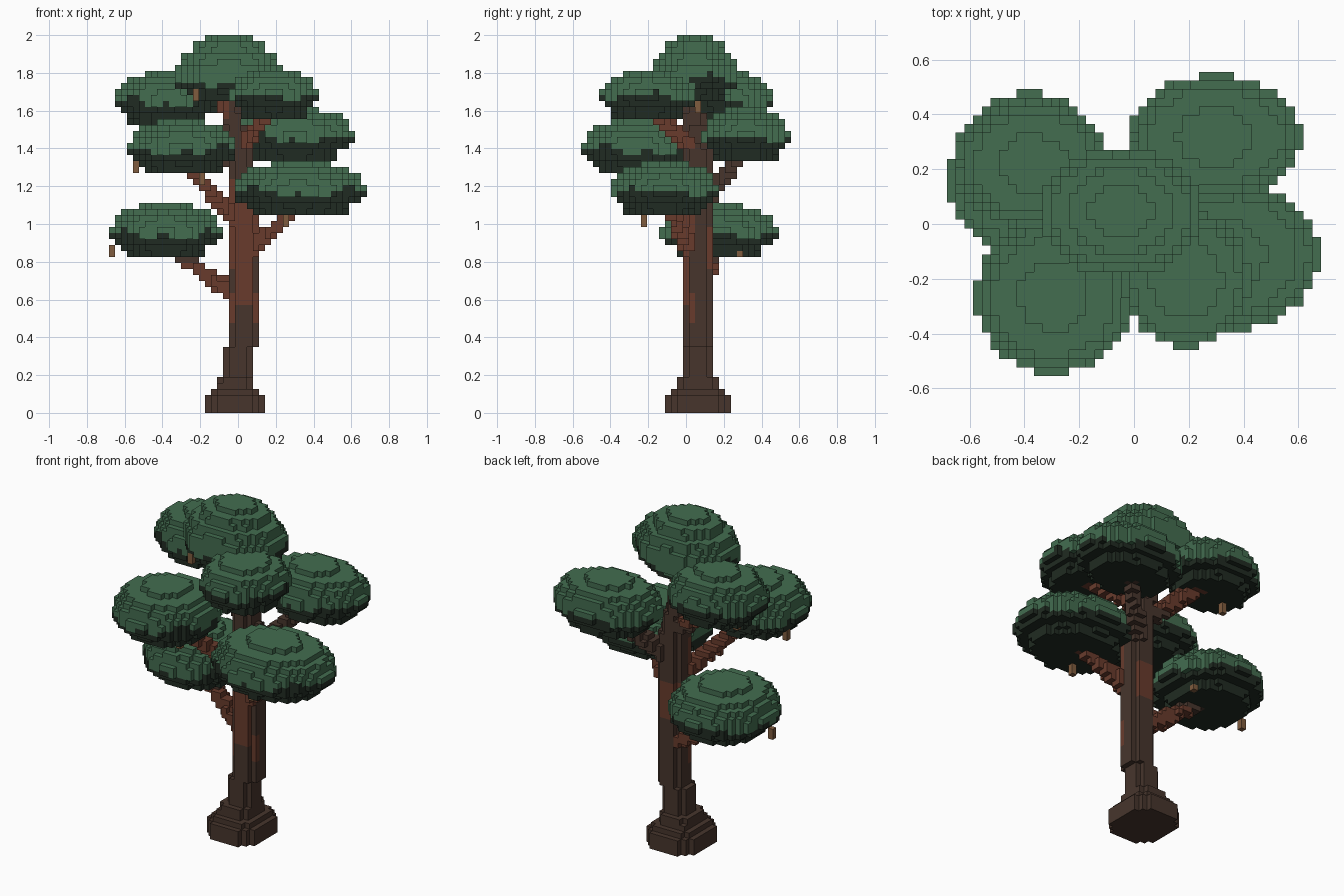
import bpy, bmesh, math
from mathutils import Vector

if "Cube" in bpy.data.objects:
    bpy.data.objects.remove(bpy.data.objects["Cube"])

S = 2 / 63  # edge length of one block
HALF = Vector((0.5, 0.5, 0))  # blocks are centred on x = 0 and y = 0


def linear(rgb):
    return [((c / 255 + 0.055) / 1.055) ** 2.4 for c in rgb] + [1]


def material(name, rgb):
    m = bpy.data.materials.new(name)
    m.diffuse_color = linear(rgb)
    m.use_nodes = True
    m.node_tree.nodes["Principled BSDF"].inputs["Base Color"].default_value = m.diffuse_color
    return m


LEAF = material("leaf green", (67, 109, 80))
SHADE = material("deep leaf green", (32, 43, 34))
BARK = material("dark bark", (71, 53, 44))
RED = material("red bark", (104, 59, 44))
VINE = material("tan vine", (128, 92, 62))

filled = set()  # every block of the tree, so that touching parts share no hidden faces
parts = []


def blocks(name, lo, hi, inside, mats, pick=lambda p: 0):
    """Claim the free blocks of a region for one part."""
    a = [math.floor(v / S) - 1 for v in lo]
    b = [math.ceil(v / S) + 2 for v in hi]
    cells = {}
    for i in range(a[0], b[0]):
        for j in range(a[1], b[1]):
            for k in range(max(a[2], 0), min(b[2], 63)):
                p = Vector((i, j, k + 0.5)) * S
                if (i, j, k) not in filled and inside(p):
                    cells[i, j, k] = pick(p)
    filled.update(cells)
    parts.append((name, cells, mats))


def build(name, cells, mats):
    """Mesh the outer faces of a part."""
    bm = bmesh.new()
    verts = {}

    def vert(c):
        if c not in verts:
            verts[c] = bm.verts.new((Vector(c) - HALF) * S)
        return verts[c]

    for cell, mat in cells.items():
        for axis in range(3):
            u, w = (axis + 1) % 3, (axis + 2) % 3
            for side in (0, 1):
                near = list(cell)
                near[axis] += 2 * side - 1
                if tuple(near) in filled:
                    continue
                ring = []
                for du, dw in ((0, 0), (1, 0), (1, 1), (0, 1)):
                    c = list(cell)
                    c[axis] += side
                    c[u] += du
                    c[w] += dw
                    ring.append(vert(tuple(c)))
                f = bm.faces.new(ring if side else ring[::-1])
                # upward leaf faces stay light
                f.material_index = 0 if axis == 2 and side and mats[0] == LEAF else mat
    me = bpy.data.meshes.new(name)
    bm.to_mesh(me)
    bm.free()
    for m in mats:
        me.materials.append(m)
    bpy.context.collection.objects.link(bpy.data.objects.new(name, me))


# Canopy width per layer, from the bottom up
DOME = (0.73, 0.76, 0.95, 1, 1, 0.96, 0.89, 0.78, 0.45)
SMALL_DOME = (0.73, 0.76, 0.95, 1, 1, 0.94, 0.84, 0.57)
CROWN = (0.72, 0.77, 0.95, 1, 1, 1, 0.9, 0.86, 0.68, 0.65, 0.4)


def canopy(name, cx, cy, layer, rx, ry, profile=DOME, shade=0.118, tilt=0.0):
    """Flat-bottomed dome of leaves with a wavy dark underside."""
    bottom = layer * S

    def inside(p):
        k = math.floor(p.z / S) - layer
        return 0 <= k < len(profile) and math.hypot((p.x - cx) / rx, (p.y - cy) / ry) < profile[k]

    def pick(p):
        t = math.atan2(p.y - cy, p.x - cx)
        edge = bottom + shade + 0.018 * math.sin(3 * t + cx * 9) + 0.012 * math.sin(7 * t)
        edge += tilt * math.cos(2 * t)
        return 1 if p.z < max(edge, bottom + S) else 0

    blocks(name, (cx - rx, cy - ry, bottom), (cx + rx, cy + ry, bottom + len(profile) * S),
           inside, (LEAF, SHADE), pick)


def branch(name, start, end, dark=(9, 9), r0=0.05, r1=0.032):
    """Tapered limb between two points, dark within a height range."""
    a, b = Vector(start), Vector(end)
    d = b - a

    def inside(p):
        t = min(max((p - a).dot(d) / d.length_squared, 0), 1)
        return (p - a - d * t).length < r0 + (r1 - r0) * t

    lo = [min(u, v) - r0 for u, v in zip(a, b)]
    hi = [max(u, v) + r0 for u, v in zip(a, b)]
    blocks(name, lo, hi, inside, (RED, BARK), lambda p: int(dark[0] < p.z < dark[1]))


# Trunk: stepped square root, round stem, top leaning left
def trunk_inside(p):
    z = p.z
    cx, cy = 0.032, 0.0635
    if z < 6 * S:
        r = max(0.16 - max(0, math.floor(z / S) - 2) * 0.029, 0.09)
        dx, dy = abs(p.x + 0.016), abs(p.y - cy) - 0.01
        return max(dx, dy, (dx + dy) * 0.62) < r
    r = 0.08
    if z < 0.35:
        cx = 0.0
    if z > 1.1:
        r -= 0.03 * (z - 1.1)
    if z > 1.25:
        cx -= 0.21 * (z - 1.25)
    if z > 1.52:
        r = 0.056
        cy = 0.04
    return math.hypot(p.x - cx, p.y - cy) < r


def trunk_color(p):
    streak = p.y < 0.05 and 0.48 < p.z < 1.25
    if -0.01 < p.x < 0.075 and p.z < 0.57:
        streak = False
    if p.x > 0.08 and 0.65 < p.z < 0.93 and p.y > 0.01:
        streak = False
    if p.x < -0.02 and 0.65 < p.z < 0.75:
        streak = False
    band = 0.75 < p.z < 1.0 and (p.x < 0.01 or p.y > 0.12)
    crown = p.z > 1.55 and p.x < -0.05
    return 1 if streak or band or crown else 0


blocks("trunk", (-0.25, -0.2, 0), (0.25, 0.3, 1.72), trunk_inside, (BARK, RED), trunk_color)

# Limbs reaching to each leaf cluster
branch("low_left_branch", (-0.02, 0.08, 0.63), (-0.32, 0.15, 0.84), (0.79, 9))
branch("low_right_branch", (0.07, 0.02, 0.87), (0.29, -0.09, 1.06))
branch("front_left_branch", (-0.02, 0.02, 1.04), (-0.26, -0.22, 1.29))
branch("back_right_branch", (0.05, 0.1, 1.13), (0.26, 0.29, 1.35), (0, 9))
branch("front_right_branch", (0.02, 0.03, 1.42), (0.17, -0.18, 1.59))
branch("back_left_branch", (-0.03, 0.08, 1.32), (-0.3, 0.21, 1.56), (0, 1.36))

# Leaf clusters
canopy("low_left_leaves", -0.384, 0.173, 26, 0.293, 0.306)
canopy("low_right_leaves", 0.325, -0.115, 33, 0.352, 0.28)
canopy("front_left_leaves", -0.29, -0.265, 40, 0.29, 0.282)
canopy("back_right_leaves", 0.3, 0.318, 42, 0.314, 0.228)
canopy("back_left_leaves", -0.37, 0.22, 48, 0.276, 0.235)
canopy("front_right_leaves", 0.19, -0.2, 49, 0.23, 0.25, SMALL_DOME)
canopy("crown_leaves", -0.048, 0.045, 52, 0.29, 0.235, CROWN, 0.1, 0.03)

# Hanging vines, two blocks long: column position and lowest layer
vines = ((-0.667, 0.127, 26), (-0.19, 0.286, 26), (0.254, -0.222, 31), (-0.54, -0.19, 40),
         (-0.19, -0.286, 38), (-0.476, 0.19, 46), (-0.222, -0.127, 52), (0.127, 0.0635, 50))
for n, (x, y, k) in enumerate(vines):
    i, j = round(x / S), round(y / S)
    blocks(f"vine_{n + 1}", (x, y, k * S), (x, y, (k + 2) * S),
           lambda p: round(p.x / S) == i and round(p.y / S) == j
           and k <= math.floor(p.z / S) < k + 2, (VINE,))

for part in parts:
    if part[1]:
        build(*part)
